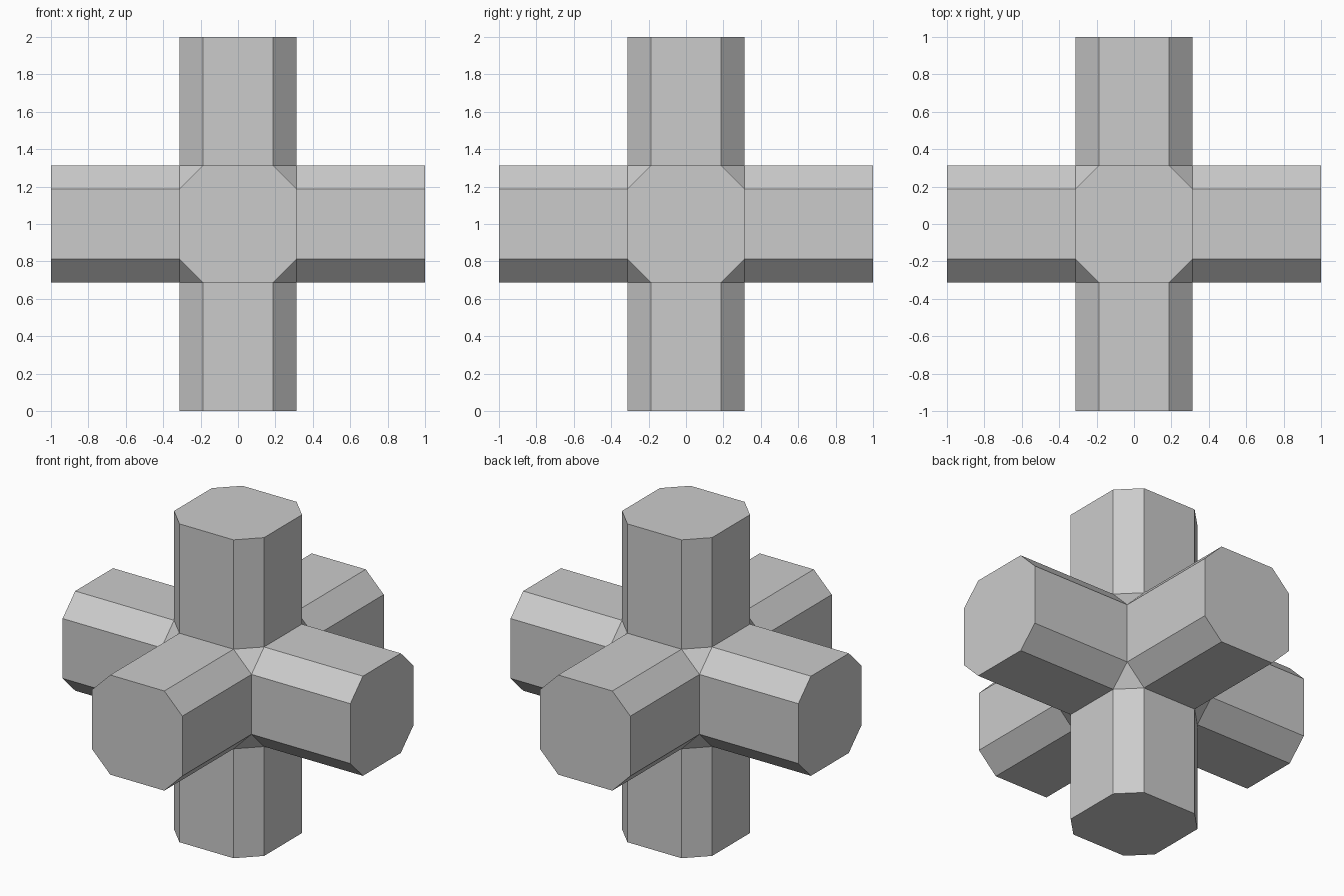
import bpy, bmesh
from mathutils import Vector

if "Cube" in bpy.data.objects:
    bpy.data.objects.remove(bpy.data.objects["Cube"])

HALF = 0.313      # half width of each arm
CHAMFER = 0.125   # corner cut
REACH = 1.0       # distance from centre to arm tip

bm = bmesh.new()

# Core: cube with its eight corners cut off
bmesh.ops.create_cube(bm, size=2 * HALF)
bmesh.ops.bevel(bm, geom=bm.verts[:], offset=CHAMFER, offset_type='OFFSET',
                segments=1, profile=0.5, affect='VERTICES')
# Snap the cut so the bevel measure is exact along the cube edges
for v in bm.verts:
    for i in range(3):
        if abs(v.co[i]) < HALF - 1e-4:
            v.co[i] = (HALF - CHAMFER) * (1 if v.co[i] > 0 else -1)
bm.normal_update()

# Six arms: each eight-sided face pulled straight out
for face in [f for f in bm.faces if len(f.verts) == 8]:
    n = Vector(round(c) for c in face.normal)
    tip = bmesh.ops.extrude_discrete_faces(bm, faces=[face])["faces"][0]
    bmesh.ops.translate(bm, verts=tip.verts[:], vec=n * (REACH - HALF))

bmesh.ops.translate(bm, verts=bm.verts[:], vec=(0, 0, REACH))
bmesh.ops.remove_doubles(bm, verts=bm.verts[:], dist=1e-5)
bmesh.ops.recalc_face_normals(bm, faces=bm.faces[:])

mesh = bpy.data.meshes.new("six_way_joint")
bm.to_mesh(mesh)
bm.free()
bpy.context.collection.objects.link(bpy.data.objects.new("six_way_joint", mesh))
